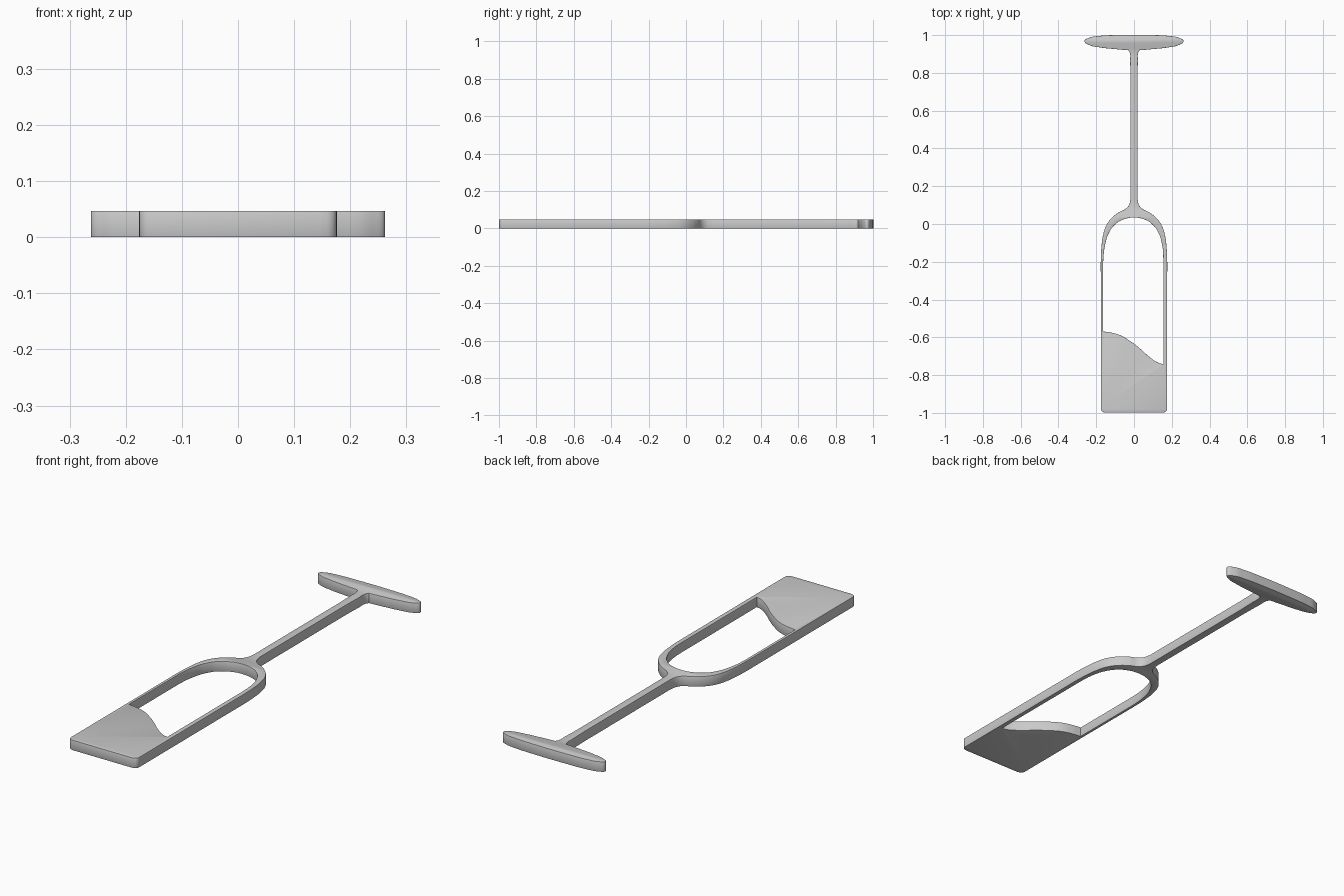
import bpy, bmesh

if "Cube" in bpy.data.objects:
    bpy.data.objects.remove(bpy.data.objects["Cube"])

THICK = 0.047   # plate thickness
EDGE = 0.0015   # tiny rounded rim


def add_loop(curve, pts):
    """Closed smooth loop; a third value of 1 marks a sharp corner."""
    s = curve.splines.new('BEZIER')
    s.bezier_points.add(len(pts) - 1)
    s.use_cyclic_u = True
    s.resolution_u = 8
    for bp, p in zip(s.bezier_points, pts):
        bp.co = (p[0], p[1], 0)
        kind = 'VECTOR' if len(p) > 2 else 'AUTO'
        bp.handle_left_type = bp.handle_right_type = kind


# Right half of the outline: foot, stem, shoulder, bowl, rim
half = [
    (0.10, 1.0), (0.18, 0.996), (0.24, 0.985), (0.262, 0.968), (0.24, 0.949),
    (0.18, 0.935), (0.10, 0.926), (0.03, 0.92, 1), (0.0225, 0.908),
    (0.0205, 0.86), (0.018, 0.76), (0.018, 0.70, 1),
    (0.018, 0.16, 1), (0.019, 0.13), (0.026, 0.102), (0.042, 0.082),
    (0.08, 0.062), (0.118, 0.032), (0.147, -0.008), (0.165, -0.065),
    (0.173, -0.13), (0.176, -0.20), (0.176, -0.26, 1),
    (0.176, -0.97, 1), (0.1745, -0.985), (0.167, -0.994), (0.15, -0.999, 1),
]
outline = half + [(-p[0], *p[1:]) for p in reversed(half)]

# Empty part of the bowl, ending at the wavy drink surface
opening = [
    (0.0, 0.034), (0.05, 0.026), (0.095, 0.0), (0.13, -0.048),
    (0.149, -0.11), (0.155, -0.18), (0.155, -0.25, 1), (0.155, -0.742, 1),
    (0.13, -0.735), (0.08, -0.702), (0.03, -0.658), (-0.02, -0.62),
    (-0.07, -0.59), (-0.12, -0.575), (-0.163, -0.569, 1),
    (-0.163, -0.25, 1), (-0.162, -0.18), (-0.153, -0.11),
    (-0.133, -0.048), (-0.097, 0.0), (-0.05, 0.026),
]

# Flat glass silhouette extruded to a plate
curve = bpy.data.curves.new("wine_glass", 'CURVE')
curve.dimensions = '2D'
curve.fill_mode = 'BOTH'
curve.extrude = THICK / 2 - EDGE
curve.bevel_depth = EDGE
curve.bevel_resolution = 1
curve.offset = -EDGE
add_loop(curve, outline)
add_loop(curve, opening)
glass = bpy.data.objects.new("wine_glass", curve)
bpy.context.collection.objects.link(glass)

# Turn into a welded mesh standing on the ground
bpy.context.view_layer.objects.active = glass
glass.select_set(True)
bpy.ops.object.convert(target='MESH')
glass = bpy.context.object
bm = bmesh.new()
bm.from_mesh(glass.data)
bmesh.ops.remove_doubles(bm, verts=bm.verts, dist=1e-5)
bmesh.ops.recalc_face_normals(bm, faces=bm.faces)
bmesh.ops.translate(bm, verts=bm.verts, vec=(0, 0, THICK / 2))
bm.to_mesh(glass.data)
bm.free()
bpy.ops.object.shade_smooth_by_angle(angle=0.5)
